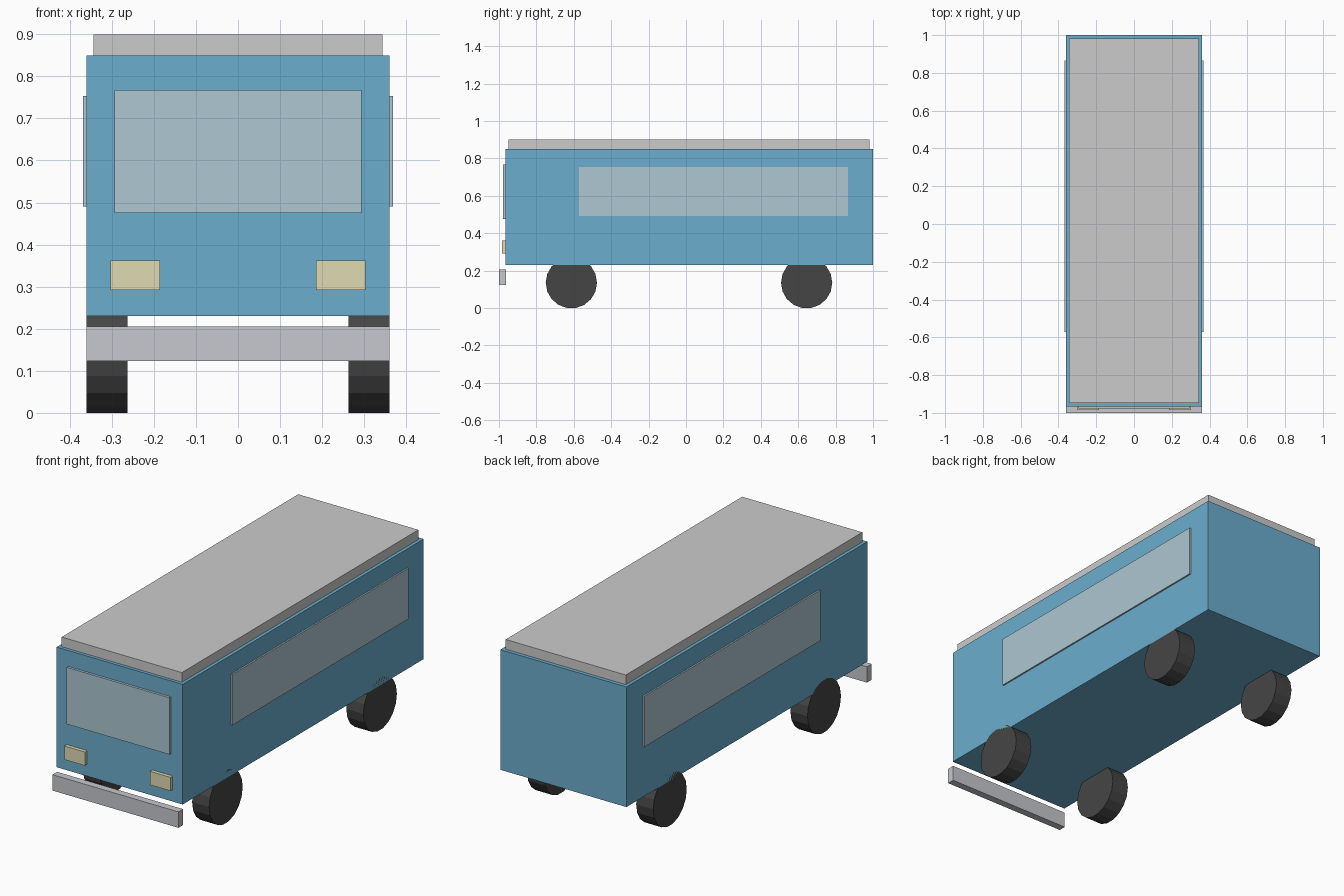
import bpy, bmesh
from math import pi
from mathutils import Matrix, Vector

if "Cube" in bpy.data.objects:
    bpy.data.objects.remove(bpy.data.objects["Cube"])


def material(name, rgb):
    m = bpy.data.materials.new(name)
    m.diffuse_color = (*rgb, 1)
    m.use_nodes = True
    m.node_tree.nodes["Principled BSDF"].inputs["Base Color"].default_value = m.diffuse_color
    return m


def finish(name, bm, mat):
    me = bpy.data.meshes.new(name)
    bm.to_mesh(me)
    bm.free()
    ob = bpy.data.objects.new(name, me)
    bpy.context.collection.objects.link(ob)
    if mat:
        me.materials.append(mat)
    return ob


def box(name, x, y, z, mat=None):
    lo, hi = Vector((x[0], y[0], z[0])), Vector((x[1], y[1], z[1]))
    bm = bmesh.new()
    bmesh.ops.create_cube(bm, size=1, matrix=Matrix.Translation((lo + hi) / 2)
                          @ Matrix.Diagonal((*(hi - lo), 1)))
    return finish(name, bm, mat)


def wheel(name, x, y, mat):
    bm = bmesh.new()
    bmesh.ops.create_cone(bm, cap_ends=True, segments=18, radius1=0.137, radius2=0.137,
                          depth=0.097, matrix=Matrix.Translation((x, y, 0.135))
                          @ Matrix.Rotation(pi / 2, 4, 'Y'))
    return finish(name, bm, mat)


blue = material("body_blue", (0.15, 0.42, 0.62))
glass = material("glass", (0.42, 0.57, 0.64))
cream = material("lamp_cream", (0.74, 0.70, 0.45))
silver = material("bumper_silver", (0.57, 0.58, 0.62))
rubber = material("rubber", (0.06, 0.06, 0.06))

# Body shell and raised roof panel
box("body", (-0.36, 0.36), (-0.965, 1.0), (0.23, 0.85), blue)
box("roof", (-0.343, 0.343), (-0.948, 0.981), (0.85, 0.90))

# Front: windscreen and bumper
box("windscreen", (-0.294, 0.294), (-0.978, -0.955), (0.475, 0.768), glass)
box("bumper", (-0.36, 0.36), (-1.0, -0.962), (0.123, 0.205), silver)

# Mirrored parts: headlights, side windows, wheels
for side, s in (("left", -1), ("right", 1)):
    box(f"headlight_{side}", sorted((s * 0.186, s * 0.303)), (-0.984, -0.955),
        (0.292, 0.362), cream)
    box(f"side_window_{side}", sorted((s * 0.352, s * 0.368)), (-0.572, 0.866),
        (0.491, 0.753), glass)
    for end, y in (("front", -0.613), ("rear", 0.645)):
        wheel(f"{end}_wheel_{side}", s * 0.3115, y, rubber)
